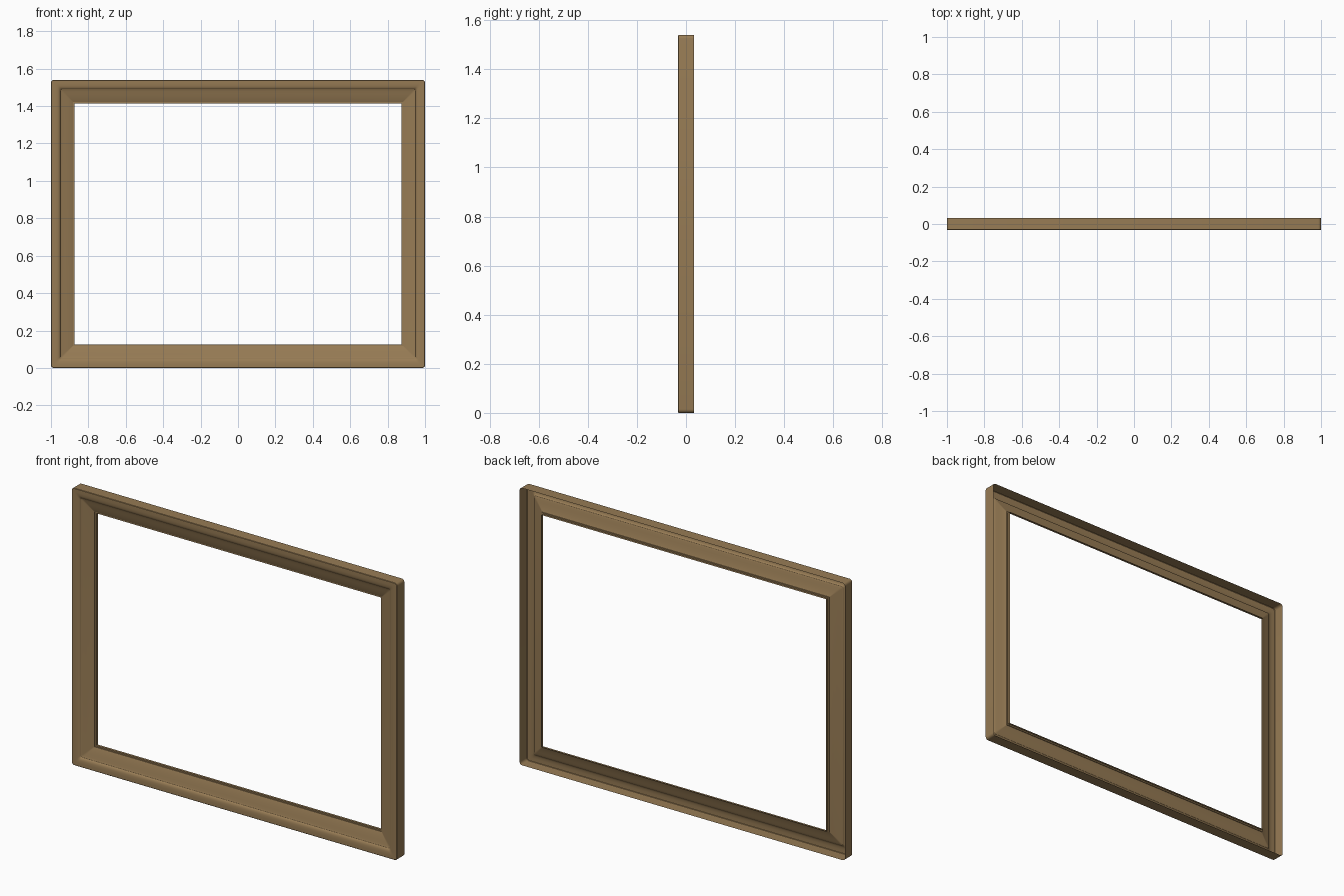
import bpy, bmesh, math

if "Cube" in bpy.data.objects:
    bpy.data.objects.remove(bpy.data.objects["Cube"])

W, H = 1.0, 1.54          # half width, full height
wood = bpy.data.materials.new("warm brown wood")
wood.diffuse_color = (0.31, 0.20, 0.09, 1)
wood.use_nodes = True
wood.node_tree.nodes["Principled BSDF"].inputs["Base Color"].default_value = wood.diffuse_color

# hollow moulding section: (distance in from outer edge, y), back rim to inner lip
profile = [(0.0, 0.0325), (0.0, -0.0300), (0.002, -0.0320), (0.020, -0.0320),
           (0.034, -0.0310), (0.042, -0.0285), (0.048, -0.0245), (0.050, -0.0205),
           (0.054, -0.0185), (0.060, -0.0165), (0.075, -0.0125), (0.090, -0.0080),
           (0.105, -0.0030), (0.117, 0.0020), (0.1175, 0.0060), (0.125, 0.0060),
           (0.125, 0.0190)]


def ring(d, segs=4):
    """Rounded rectangle inset by d from the outer edge."""
    r = 0.014 * (1 - d / 0.125) + 0.001
    pts = []
    for k, (sx, sz) in enumerate([(1, 1), (-1, 1), (-1, -1), (1, -1)]):
        cx = sx * (W - d - r)
        cz = H / 2 + sz * (H / 2 - d - r)
        for i in range(segs + 1):
            a = math.pi / 2 * (k + i / segs)
            pts.append((cx + r * math.cos(a), cz + r * math.sin(a)))
    return pts


# sweep the section around the frame, leaving the back open
bm = bmesh.new()
loops = [[bm.verts.new((x, y, z)) for x, z in ring(d)] for d, y in profile]
for a, b in zip(loops, loops[1:]):
    n = len(a)
    for i in range(n):
        j = (i + 1) % n
        bm.faces.new((a[i], b[i], b[j], a[j]))
bm.normal_update()
# make the outer wall and front face outwards
front = min(bm.faces, key=lambda f: f.calc_center_median().y)
if front.normal.y > 0:
    bmesh.ops.reverse_faces(bm, faces=bm.faces)
mesh = bpy.data.meshes.new("moulded_frame")
bm.to_mesh(mesh)
bm.free()
mesh.materials.append(wood)
frame = bpy.data.objects.new("moulded_frame", mesh)
bpy.context.collection.objects.link(frame)
bpy.context.view_layer.objects.active = frame
frame.select_set(True)
bpy.ops.object.shade_smooth_by_angle(angle=math.radians(35))
